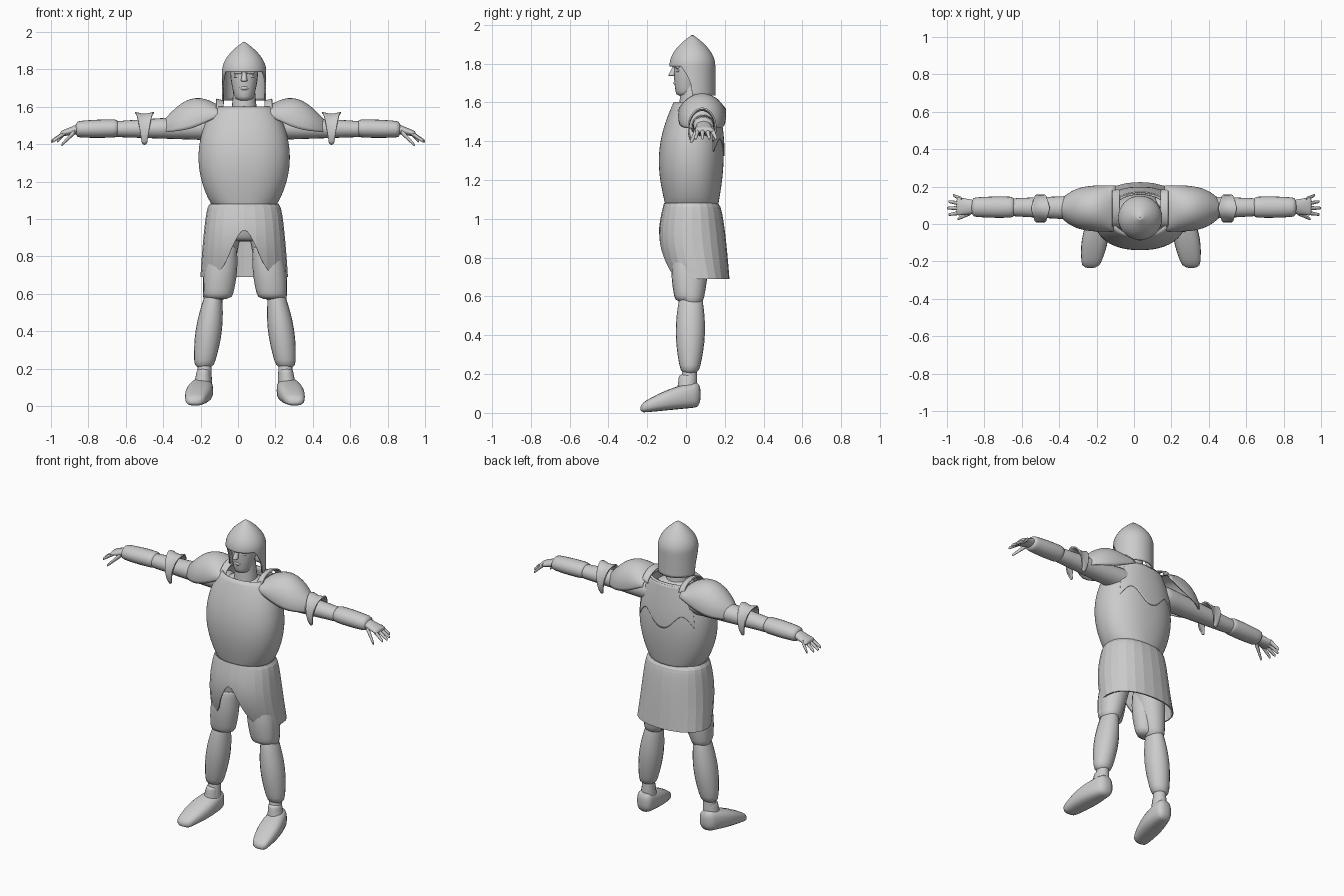
import bpy, bmesh, math
from math import sin, cos, pi, radians, exp
from mathutils import Vector

if "Cube" in bpy.data.objects:
    bpy.data.objects.remove(bpy.data.objects["Cube"])

grey = (.6, .6, .6, 1)
steel = bpy.data.materials.new("plain_grey")
steel.use_nodes = True
steel.diffuse_color = grey
steel.node_tree.nodes["Principled BSDF"].inputs["Base Color"].default_value = grey

BODY = .033           # centre line of the trunk
LEGS = .037           # centre line of the legs
PLATE = .008          # thickness of the armour


def mix(pair, t):
    return pair[0] + (pair[1] - pair[0]) * t


def power(value, exponent):
    return math.copysign(abs(value) ** exponent, value)


def skin(name, rows, closed=True, cap=False, thick=0, smooth=True):
    """Join rows of points into one surface."""
    bm = bmesh.new()
    grid = [[bm.verts.new(point) for point in row] for row in rows]
    count = len(grid[0])
    for upper, lower in zip(grid, grid[1:]):
        for i in range(count if closed else count - 1):
            j = (i + 1) % count
            bm.faces.new((upper[i], upper[j], lower[j], lower[i]))
    if cap:
        bm.faces.new(grid[0])
        bm.faces.new(grid[-1])
    bmesh.ops.recalc_face_normals(bm, faces=bm.faces)
    mesh = bpy.data.meshes.new(name)
    bm.to_mesh(mesh)
    bm.free()
    mesh.materials.append(steel)
    part = bpy.data.objects.new(name, mesh)
    bpy.context.collection.objects.link(part)
    if thick:
        solid = part.modifiers.new("thickness", "SOLIDIFY")
        solid.thickness, solid.offset = thick, 0
    if smooth:
        bpy.ops.object.select_all(action="DESELECT")
        part.select_set(True)
        bpy.context.view_layer.objects.active = part
        bpy.ops.object.shade_smooth_by_angle(angle=radians(50))


def tube(name, path, size, axis, mid=0, side=1, square=1, steps=14, sides=20):
    """Solid with rounded ends; path and size are functions of 0 to 1."""
    rows = []
    for k in range(steps + 1):
        t = (1 - cos(pi * k / steps)) / 2
        x, y, z = path(t)
        centre = Vector((mid + side * x, y, z))
        rounding = max(.3, (1 - abs(2 * t - 1) ** 20) ** .5)
        row = []
        for i in range(sides):
            turn = 2 * pi * i / sides
            u = size(t)[0] * rounding * power(cos(turn), square)
            v = size(t)[1] * rounding * power(sin(turn), square)
            offset = {"x": (0, u, v), "y": (u, 0, v), "z": (u, v, 0)}[axis]
            row.append(centre + Vector(offset))
        rows.append(row)
    skin(name, rows, cap=True)


def limb(name, start, end, wide, deep, bulge=0, axis="z", **options):
    """Straight tapered tube, swelling in the middle by the bulge."""
    def path(t):
        return Vector(start).lerp(Vector(end), t)

    def size(t):
        swell = bulge * sin(pi * t)
        return mix(wide, t) + swell, mix(deep, t) + swell

    tube(name, path, size, axis, **options)


def shell(name, profile, top, hem, columns=96, panels=0, span=(-90, 270),
          grow=0, square=.9):
    """Open plate round the trunk; profile gives half width, front and back."""
    def point(turn, z):
        width, front, back = profile(z)
        depth = (back - front) / 2 + grow
        return Vector((BODY + (width + grow) * power(cos(turn), square),
                       (front + back) / 2 + depth * power(sin(turn), square), z))

    closed = span[1] - span[0] == 360
    turns = [radians(mix(span, i / columns)) for i in range(columns + (not closed))]
    rows = []
    for k in range(21):
        row = []
        for turn in turns:
            z = mix((top, hem(turn)), k / 20)
            if panels:
                step = 2 * pi / panels
                part = (turn + pi / 2) / step + .001
                corner = math.floor(part) * step - pi / 2
                row.append(point(corner, z).lerp(point(corner + step, z), part % 1))
            else:
                row.append(point(turn, z))
        rows.append(row)
    skin(name, rows, closed=closed, thick=PLATE, smooth=not panels)


def arc_plate(name, reach, ridge, half, drop, bend, side, mid=0, taper=0):
    """Plate curved over the arm, running outwards along the reach."""
    rows = []
    for k in range(13):
        t = k / 12
        row = []
        for i in range(-12, 13):
            f = i / 12
            a = radians(bend) * f
            x = mix(reach, .5 + (t - .5) * (1 - taper * abs(f)))
            row.append((mid + side * x, .083 + half(t) * sin(a),
                        ridge(t) - drop(t) * (1 - cos(a))))
        rows.append(row)
    skin(name, rows, closed=False, thick=PLATE)


# Helmet: pointed dome with an open face
def helmet_profile(z):
    rise = max(0, (z - 1.79) / .155)
    radius = .114 * (1 - rise * rise)
    return radius, BODY - radius, BODY + radius


def face_opening(turn):
    return 1.635 + .15 * min(1, 2 * max(0, -sin(turn))) ** .5


shell("helmet", helmet_profile, top=1.944, hem=face_opening, square=1)

# Head, face and neck
limb("head", start=(0, 0, 1.63), end=(0, .03, 1.87), wide=(.045, .075),
     deep=(.05, .08), bulge=.012, mid=BODY)
limb("nose", start=(0, -.05, 1.8), end=(0, -.074, 1.735), wide=(.008, .018),
     deep=(.01, .02), mid=BODY)
limb("lips", start=(-.026, -.05, 1.7), end=(.026, -.05, 1.7), wide=(.004, .004),
     deep=(.003, .003), bulge=.01, axis="x", mid=BODY)
limb("neck", start=(0, .035, 1.5), end=(0, .03, 1.72), wide=(.075, .055),
     deep=(.075, .055), mid=BODY)


# Breastplate with a scalloped backplate over it
def trunk_profile(z):
    t = min(1, max(0, (z - 1.06) / .54))
    arch = sin(pi * t)
    return (.15 + .09 * max(0, arch) ** .7, -.1 - .04 * arch + .04 * t ** 3,
            .16 + .03 * arch)


def scallops(turn):
    return 1.37 + .045 * cos(6 * turn)


shell("breastplate", trunk_profile, top=1.6, hem=lambda turn: 1.062)
shell("backplate", trunk_profile, top=1.59, hem=scallops, span=(40, 140), grow=.005)
limb("undershirt", start=(0, .04, 1.05), end=(0, .045, 1.59), wide=(.13, .12),
     deep=(.1, .09), bulge=.04, mid=BODY)


# Panelled skirt with an arch at the front
def skirt_profile(z):
    t = (1.08 - z) / .39
    spread = max(0, t) ** .5
    return .18 + .05 * spread, -.11 - .04 * sin(pi * t) + .03 * t, .16 + .06 * spread


def skirt_hem(turn):
    if sin(turn) > 0:
        return .69
    return .69 + .25 * exp(-(cos(turn) / .38) ** 2)


shell("skirt", skirt_profile, top=1.08, hem=skirt_hem, panels=24)
limb("pelvis", start=(0, .03, 1.07), end=(0, .03, .88), wide=(.15, .12),
     deep=(.1, .08), bulge=.02, mid=BODY)


# Pauldron and shoe outlines
def pauldron_ridge(t):
    return 1.6 + .06 * sin(pi * t) - .09 * t * t


def pauldron_half(t):
    return .12 * (1 - .8 * t ** 4)


def pauldron_drop(t):
    return .04 + .09 * sin(pi * t)


def shoe_height(t):
    return .065 * (1 - .65 * t * t)


def shoe_path(t):
    return .22 + .05 * t, mix((.075, -.235), t), shoe_height(t) + .03 * (1 - t)


def shoe_size(t):
    return .045 + .025 * sin(pi * t), shoe_height(t)


for label, s in (("left_", 1), ("right_", -1)):
    # Brow and eye
    for feature, z, size in (("brow", 1.785, .01), ("eye", 1.763, .006)):
        limb(label + feature, start=(.012, -.055, z), end=(.055, -.04, z),
             wide=(size, size), deep=(size, size), axis="x", mid=BODY, side=s)

    # Leg: thigh, padded knee, greave, ankle, shoe
    leg = {"mid": LEGS, "side": s}
    limb(label + "thigh", start=(.1, .03, 1), end=(.17, .03, .55),
         wide=(.09, .055), deep=(.1, .055), bulge=.012, **leg)
    limb(label + "knee_padding", start=(.115, 0, .87), end=(.145, 0, .57),
         wide=(.07, .075), deep=(.065, .055), bulge=.015, **leg)
    limb(label + "greave", start=(.165, .025, .62), end=(.22, .02, .2),
         wide=(.04, .05), deep=(.055, .045), bulge=.025, **leg)
    limb(label + "ankle", start=(.215, .02, .24), end=(.22, .01, .08),
         wide=(.035, .045), deep=(.035, .05), **leg)
    limb(label + "shoe_collar", start=(.22, .01, .2), end=(.23, 0, .05),
         wide=(.035, .055), deep=(.045, .055), **leg)
    tube(label + "shoe", shoe_path, shoe_size, axis="y", square=.75, **leg)

    # Shoulder and elbow plates
    arc_plate(label + "pauldron", reach=(.13, .44), ridge=pauldron_ridge,
              half=pauldron_half, drop=pauldron_drop, bend=100, side=s, mid=BODY)
    arc_plate(label + "shoulder_strap", reach=(.11, .15), ridge=lambda t: 1.63 + .01 * t,
              half=lambda t: .1, drop=lambda t: .07, bend=80, side=s, mid=BODY)
    arc_plate(label + "elbow_plate", reach=(.45, .55), taper=.75,
              ridge=lambda t: 1.57 - .01 * sin(pi * t),
              half=lambda t: .07, drop=lambda t: .1, bend=128, side=s)

    # Arm and hand
    arm = {"axis": "x", "side": s}
    limb(label + "arm", start=(.1, .085, 1.49), end=(.7, .09, 1.48),
         wide=(.075, .045), deep=(.07, .04), **arm)
    limb(label + "forearm_guard", start=(.635, .09, 1.485), end=(.87, .09, 1.48),
         wide=(.055, .05), deep=(.047, .042), bulge=.004, **arm)
    limb(label + "palm", start=(.84, .09, 1.485), end=(.95, .095, 1.455),
         wide=(.035, .05), deep=(.03, .014), **arm)
    for i in range(4):
        tip = 1 - .008 * (i - 1) ** 2
        limb(label + "finger_" + str(i + 1), start=(.92, .062 + .023 * i, 1.465),
             end=(tip, .05 + .035 * i, 1.415), wide=(.013, .007),
             deep=(.014, .009), sides=10, **arm)
    limb(label + "thumb", start=(.87, .065, 1.47), end=(.945, .025, 1.395),
         wide=(.016, .007), deep=(.017, .009), sides=10, **arm)
